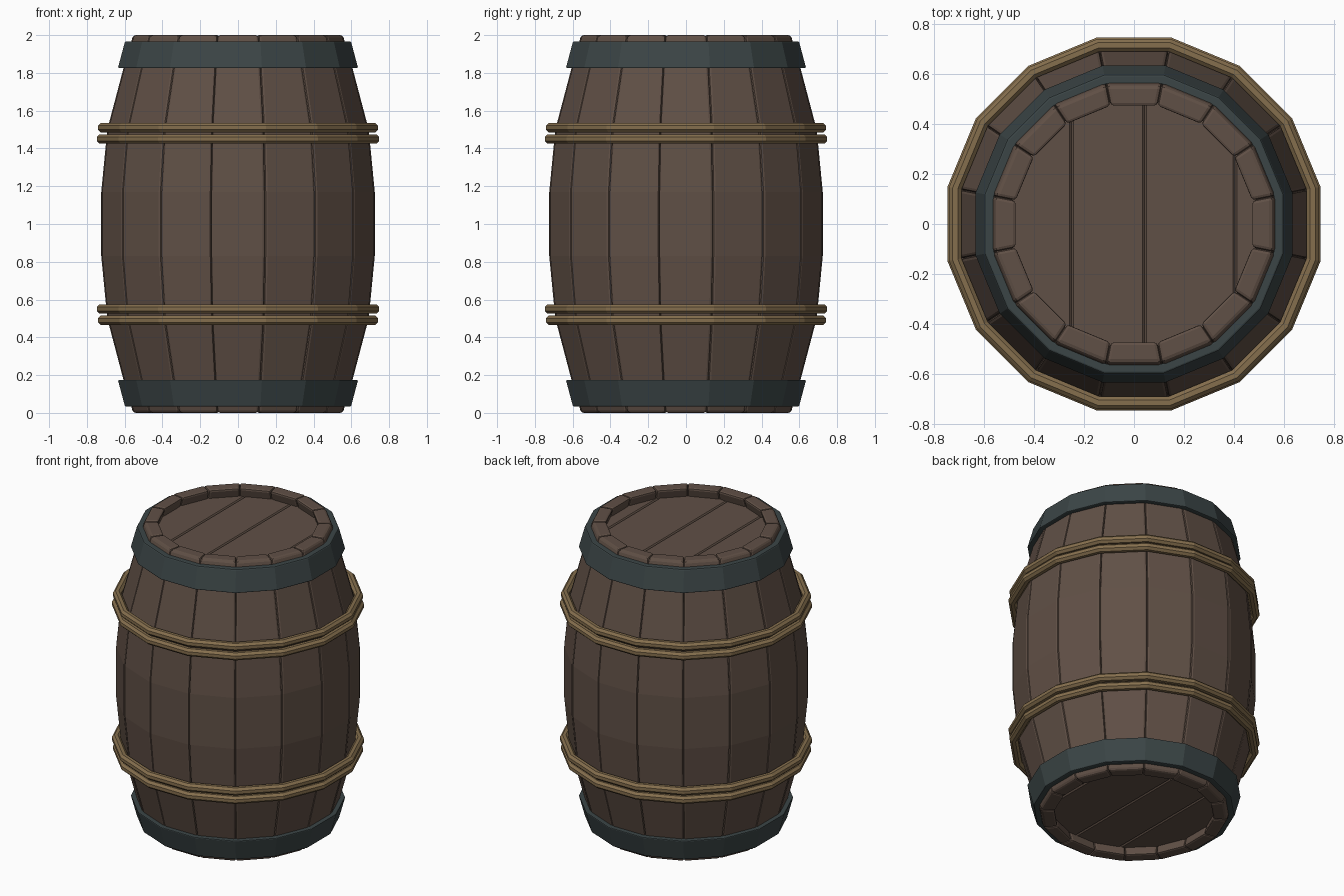
import bpy, bmesh
from math import pi, cos, sin, tan

SIDES = 16
HALF = pi / SIDES            # half the angle of one stave

if "Cube" in bpy.data.objects:
    bpy.data.objects.remove(bpy.data.objects["Cube"], do_unlink=True)


def material(name, rgb):
    m = bpy.data.materials.new(name)
    m.use_nodes = True
    m.diffuse_color = (*rgb, 1)
    m.node_tree.nodes["Principled BSDF"].inputs["Base Color"].default_value = (*rgb, 1)
    return m


wood = material("dark wood", (0.118, 0.080, 0.061))
iron = material("dark iron", (0.044, 0.060, 0.062))
rope = material("rope tan", (0.235, 0.158, 0.075))


def finish(name, bm, mat, bevel=0.0, segments=2):
    bmesh.ops.recalc_face_normals(bm, faces=bm.faces)
    mesh = bpy.data.meshes.new(name)
    bm.to_mesh(mesh)
    bm.free()
    mesh.materials.append(mat)
    ob = bpy.data.objects.new(name, mesh)
    bpy.context.collection.objects.link(ob)
    if bevel:
        mod = ob.modifiers.new("soft edges", 'BEVEL')
        mod.width = bevel
        mod.segments = segments
        mod.limit_method = 'ANGLE'
        mod.angle_limit = 0.6
    return ob


def loft(bm, rings, closed):
    """Skin a list of equal vertex rings; cap the ends unless closed."""
    count = len(rings)
    for i in range(count if closed else count - 1):
        a, b = rings[i], rings[(i + 1) % count]
        for k in range(len(a)):
            j = (k + 1) % len(a)
            bm.faces.new((a[k], a[j], b[j], b[k]))
    if not closed:
        bm.faces.new(rings[0])
        bm.faces.new(rings[-1])


def lathe(name, profile, mat, bevel=0.0):
    """Turn a closed profile of (apothem, z) into a sixteen-sided band."""
    bm = bmesh.new()
    rings = []
    for i in range(SIDES):
        a = (2 * i + 1) * HALF
        rings.append([bm.verts.new((r / cos(HALF) * cos(a), r / cos(HALF) * sin(a), z))
                      for r, z in profile])
    loft(bm, rings, True)
    return finish(name, bm, mat, bevel)


# Staves: bulging boards around the axis
lower = [(0.555, 0), (0.605, 0.17), (0.692, 0.5), (0.724, 0.83)]
outline = lower + [(r, 2 - z) for r, z in reversed(lower)]
bm = bmesh.new()
for i in range(SIDES):
    a = 2 * i * HALF
    rings = []
    for r, z in outline:
        ring = []
        for d, side in ((r, -1), (r, 1), (r - 0.085, 1), (r - 0.085, -1)):
            w = side * d * tan(HALF)
            ring.append(bm.verts.new((d * cos(a) - w * sin(a), d * sin(a) + w * cos(a), z)))
        rings.append(ring)
    loft(bm, rings, False)
finish("staves", bm, wood, 0.014)


# Parts that repeat at both ends
hoop = [(0.598, 1.967), (0.636, 1.825), (0.596, 1.825), (0.558, 1.967)]
seams = [-0.52, -0.25, 0.043, 0.405, 0.52]
for end, flip in (("top", False), ("bottom", True)):
    def place(z):
        return 2 - z if flip else z

    # Iron hoop
    lathe(end + "_hoop", [(r, place(z)) for r, z in hoop], iron, 0.007)

    # Pair of rope rings
    for label, reach, height in (("outer", 0.741, 1.51), ("inner", 0.747, 1.45)):
        tube = [(reach - 0.025 + 0.027 * cos((k + 0.5) * pi / 4),
                 place(height) + 0.027 * sin((k + 0.5) * pi / 4)) for k in range(8)]
        lathe(end + "_" + label + "_rope", tube, rope)

    # Recessed head made of planks cut from one disc
    bm = bmesh.new()
    for x0, x1 in zip(seams, seams[1:]):
        part = bmesh.new()
        disc = [part.verts.new((0.51 * cos((2 * k + 1) * HALF),
                                0.51 * sin((2 * k + 1) * HALF), place(1.94)))
                for k in range(SIDES)]
        part.faces.new(disc)
        for x, n in ((x0, -1), (x1, 1)):
            bmesh.ops.bisect_plane(part, geom=part.verts[:] + part.edges[:] + part.faces[:],
                                   plane_co=(x, 0, 0), plane_no=(n, 0, 0), clear_outer=True)
        face = part.faces[:][0]
        top = [bm.verts.new(v.co) for v in face.verts]
        base = [bm.verts.new((v.co.x, v.co.y, place(1.89))) for v in face.verts]
        loft(bm, [top, base], False)
        part.free()
    finish(end + "_head", bm, wood, 0.008, 1)
